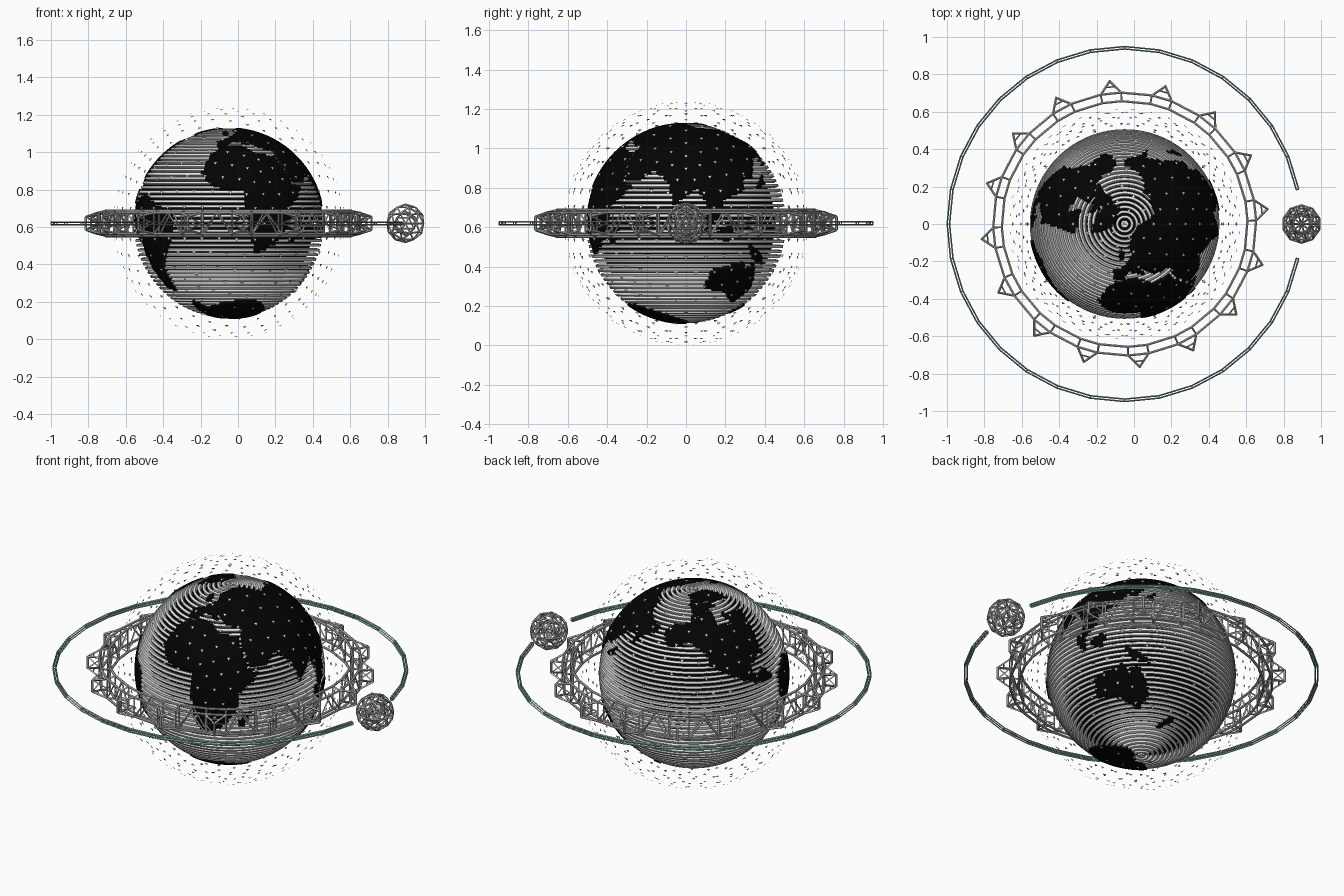
import bpy, bmesh
from math import sin, cos, pi, radians, degrees, asin, atan2
from mathutils import Vector, Matrix

if "Cube" in bpy.data.objects:
    bpy.data.objects.remove(bpy.data.objects["Cube"])

CENTRE = Vector((-0.05, 0, 0.62))
TILT = Matrix.Rotation(radians(-17), 3, 'X')


def material(name, rgb):
    m = bpy.data.materials.new(name)
    m.diffuse_color = (*rgb, 1)
    m.use_nodes = True
    m.node_tree.nodes["Principled BSDF"].inputs["Base Color"].default_value = m.diffuse_color
    return m


black = material("black", (0.001, 0.001, 0.001))
white = material("off white", (0.8, 0.8, 0.8))
steel = material("steel gray", (0.52, 0.52, 0.52))
teal = material("pale teal", (0.27, 0.5, 0.46))


def finish(bm, name, mat, smooth=False, centre=CENTRE):
    mesh = bpy.data.meshes.new(name)
    bm.to_mesh(mesh)
    bm.free()
    mesh.materials.append(mat)
    ob = bpy.data.objects.new(name, mesh)
    ob.location = centre
    bpy.context.collection.objects.link(ob)
    if smooth:
        bpy.ops.object.select_all(action='DESELECT')
        ob.select_set(True)
        bpy.context.view_layer.objects.active = ob
        bpy.ops.object.shade_smooth_by_angle()
    return ob


def ball(lat, lon, r):
    """Point on a sphere; longitude 0 faces the front."""
    return Vector((cos(lat) * sin(lon), -cos(lat) * cos(lon), sin(lat))) * r


def polar(r, deg, z):
    a = radians(deg)
    return Vector((r * cos(a), r * sin(a), z))


def rod(bm, a, b, r, sides=4):
    """Thin straight bar between two points."""
    d = b - a
    rot = d.to_track_quat('Z', 'Y').to_matrix().to_4x4()
    bmesh.ops.create_cone(bm, cap_ends=True, segments=sides, radius1=r, radius2=r,
                          depth=d.length, matrix=Matrix.Translation((a + b) / 2) @ rot)


# Rough coast outlines as (longitude, latitude)
africa = [(-17, 15), (-13, 28), (-6, 36), (10, 37), (20, 31), (33, 31), (43, 12), (51, 12),
          (40, -3), (40, -15), (33, -27), (20, -35), (12, -18), (9, 4), (-8, 5)]
eurasia = [(-9, 37), (-9, 43), (-1, 46), (8, 54), (5, 59), (14, 68), (28, 71), (60, 69),
           (75, 73), (105, 78), (140, 73), (180, 69), (180, 65), (163, 60), (157, 51),
           (155, 60), (138, 54), (128, 38), (120, 38), (122, 30), (108, 20), (109, 12),
           (103, 1), (98, 15), (90, 22), (80, 8), (73, 20), (60, 25), (55, 17), (44, 13),
           (35, 30), (36, 37), (27, 37), (23, 38), (13, 45), (16, 39), (3, 43), (-1, 37)]
north_america = [(-168, 66), (-156, 71), (-125, 70), (-95, 72), (-82, 68), (-94, 60),
                 (-80, 52), (-77, 62), (-56, 52), (-70, 43), (-81, 31), (-81, 25), (-84, 30),
                 (-97, 27), (-96, 19), (-88, 21), (-83, 10), (-78, 8), (-95, 15), (-106, 23),
                 (-124, 40), (-124, 48), (-135, 58), (-160, 56)]
south_america = [(-78, 8), (-62, 11), (-50, 0), (-35, -7), (-40, -22), (-58, -38),
                 (-68, -54), (-75, -50), (-71, -18), (-81, -5)]
australia = [(114, -22), (131, -12), (136, -15), (142, -11), (153, -27), (148, -38),
             (138, -35), (130, -32), (116, -35)]
greenland = [(-55, 82), (-20, 82), (-22, 70), (-43, 60), (-53, 68), (-68, 77)]
arctic_isles = [(-120, 72), (-90, 82), (-65, 82), (-65, 66), (-85, 72)]
antarctica = [(-180, -80), (-100, -75), (-62, -65), (-58, -76), (-15, -74), (50, -68),
              (150, -69), (180, -79), (180, -90), (-180, -90)]
borneo = [(109, 1), (117, 7), (118, -3), (111, -3)]
sumatra = [(95, 6), (104, -1), (106, -6), (101, -3)]
new_guinea = [(131, -1), (141, -3), (150, -10), (138, -8)]
japan = [(131, 32), (141, 36), (144, 44), (139, 39)]
britain = [(-5, 50), (1, 52), (-3, 58), (-6, 56)]
madagascar = [(44, -24), (44, -17), (50, -14), (47, -25)]
new_zealand = [(167, -46), (174, -36), (178, -38), (170, -46)]
coasts = [africa, eurasia, north_america, south_america, australia, greenland, arctic_isles,
          antarctica, borneo, sumatra, new_guinea, japan, britain, madagascar, new_zealand]


def inside(x, y, poly):
    hit = False
    for (x1, y1), (x2, y2) in zip(poly, poly[1:] + poly[:1]):
        if (y1 > y) != (y2 > y) and x < x1 + (y - y1) * (x2 - x1) / (y2 - y1):
            hit = not hit
    return hit


def is_land(lat, lon):
    p = TILT.transposed() @ ball(lat, lon, 1)
    la, lo = degrees(asin(max(-1, min(1, p.z)))), degrees(atan2(p.x, -p.y))
    return any(inside(lo, la, c) for c in coasts)


# Land: cells of a level grid kept where the tilted map has land
bm = bmesh.new()
ROWS, COLS, grid = 120, 180, {}


def corner(i, j):
    key = (i, j % COLS) if 0 < i < ROWS else (i, 0)
    if key not in grid:
        grid[key] = bm.verts.new(ball(-pi / 2 + pi * i / ROWS, 2 * pi * key[1] / COLS, 0.513))
    return grid[key]


for i in range(ROWS):
    for j in range(COLS):
        if is_land(-pi / 2 + pi * (i + .5) / ROWS, 2 * pi * (j + .5) / COLS):
            quad = [corner(i, j), corner(i, j + 1), corner(i + 1, j + 1), corner(i + 1, j)]
            bm.faces.new(list(dict.fromkeys(quad)))
land = finish(bm, "land", black, True)
solid = land.modifiers.new("thickness", 'SOLIDIFY')
solid.thickness, solid.offset = 0.03, -1

# Dark inner globe
bm = bmesh.new()
bmesh.ops.create_uvsphere(bm, u_segments=64, v_segments=32, radius=0.452)
finish(bm, "inner_globe", black, True)

# Sea: level bands floating just above the inner globe
bm = bmesh.new()
SEG = 72
for k in range(60):
    lat, half = radians(-88.5 + 3 * k), radians(0.75)
    section = [(lat - half, 0.487), (lat - half, 0.507), (lat + half, 0.507), (lat + half, 0.487)]
    loops = [[bm.verts.new(ball(la, 2 * pi * j / SEG, r)) for la, r in section]
             for j in range(SEG)]
    for j in range(SEG):
        a, b = loops[j], loops[(j + 1) % SEG]
        for s in range(4):
            t = (s + 1) % 4
            bm.faces.new((a[s], b[s], b[t], a[t]))
finish(bm, "sea_bands", white, True)

# Outer shell of small, evenly spread triangles pointing down
bm = bmesh.new()
nodes = bmesh.new()
bmesh.ops.create_icosphere(nodes, subdivisions=4, radius=0.62)
for v in nodes.verts:
    p = v.co.copy()
    lon = atan2(p.x, -p.y)
    east = Vector((cos(lon), sin(lon), 0))
    north = p.normalized().cross(east)
    bm.faces.new([bm.verts.new(p + 0.012 * (east * cos(t) + north * sin(t)))
                  for t in (-pi / 2, pi / 6, 5 * pi / 6)])
nodes.free()
finish(bm, "shell_triangles", white)

# Truss ring: rails, cross bars, braces and outward docking frames
bm = bmesh.new()
STEP = 22.5
RAILS = [(0.657, 0.068), (0.657, -0.068), (0.703, 0.056), (0.703, -0.056)]
for k in range(16):
    mid = 6 + STEP * k
    a0, a1, a2 = mid - 4.5, mid + 4.5, mid + STEP - 4.5
    for r, z in RAILS:
        rod(bm, polar(r, a0, z), polar(r, a1, z), 0.007, 6)
        rod(bm, polar(r, a1, z), polar(r, a2, z), 0.007, 6)
    for a in (a0, a1):
        for s in (-1, 1):
            rod(bm, polar(0.657, a, .068 * s), polar(0.703, a, .056 * s), 0.005)
        for r, z in RAILS[::2]:
            rod(bm, polar(r, a, -z), polar(r, a, z), 0.005)
    # braces in the long bay
    m = (a1 + a2) / 2
    for r, z in RAILS[::2]:
        rod(bm, polar(r, a1, -z), polar(r * .995, m, z), 0.005)
        rod(bm, polar(r * .995, m, z), polar(r, a2, -z), 0.005)
    # docking frame
    tips = [polar(0.768, mid, z) for z in (-0.035, 0.035)]
    rod(bm, tips[0], tips[1], 0.007, 6)
    for tip, z in zip(tips, (-0.056, 0.056)):
        for a in (a0, a1):
            rod(bm, polar(0.703, a, z), tip, 0.006)
            rod(bm, polar(0.703, a, 0), tip, 0.004)
        rod(bm, polar(0.737, mid - 2.2, z * .8), polar(0.737, mid + 2.2, z * .8), 0.004)
finish(bm, "truss_ring", steel)

# Open orbit ring: four thin rails with square frames
bm = bmesh.new()
ring_section = [(0.936, -0.007), (0.949, -0.007), (0.949, 0.007), (0.936, 0.007)]
for k in range(1, 32):
    a = 11.25 * k
    for n, (r, z) in enumerate(ring_section):
        r2, z2 = ring_section[(n + 1) % 4]
        rod(bm, polar(r, a, z), polar(r2, a, z2), 0.003)
        if k < 31:
            rod(bm, polar(r, a, z), polar(r, a + 11.25, z), 0.004)
finish(bm, "orbit_ring", teal)

# Small lattice ball in the gap of the orbit ring
bm = bmesh.new()
for level, radius, thick in ((2, 0.101, 0.005), (1, 0.065, 0.004)):
    cage = bmesh.new()
    bmesh.ops.create_icosphere(cage, subdivisions=level, radius=radius)
    for e in cage.edges:
        rod(bm, e.verts[0].co, e.verts[1].co, thick)
    cage.free()
finish(bm, "lattice_ball", steel, centre=Vector((0.895, 0, 0.62)))
